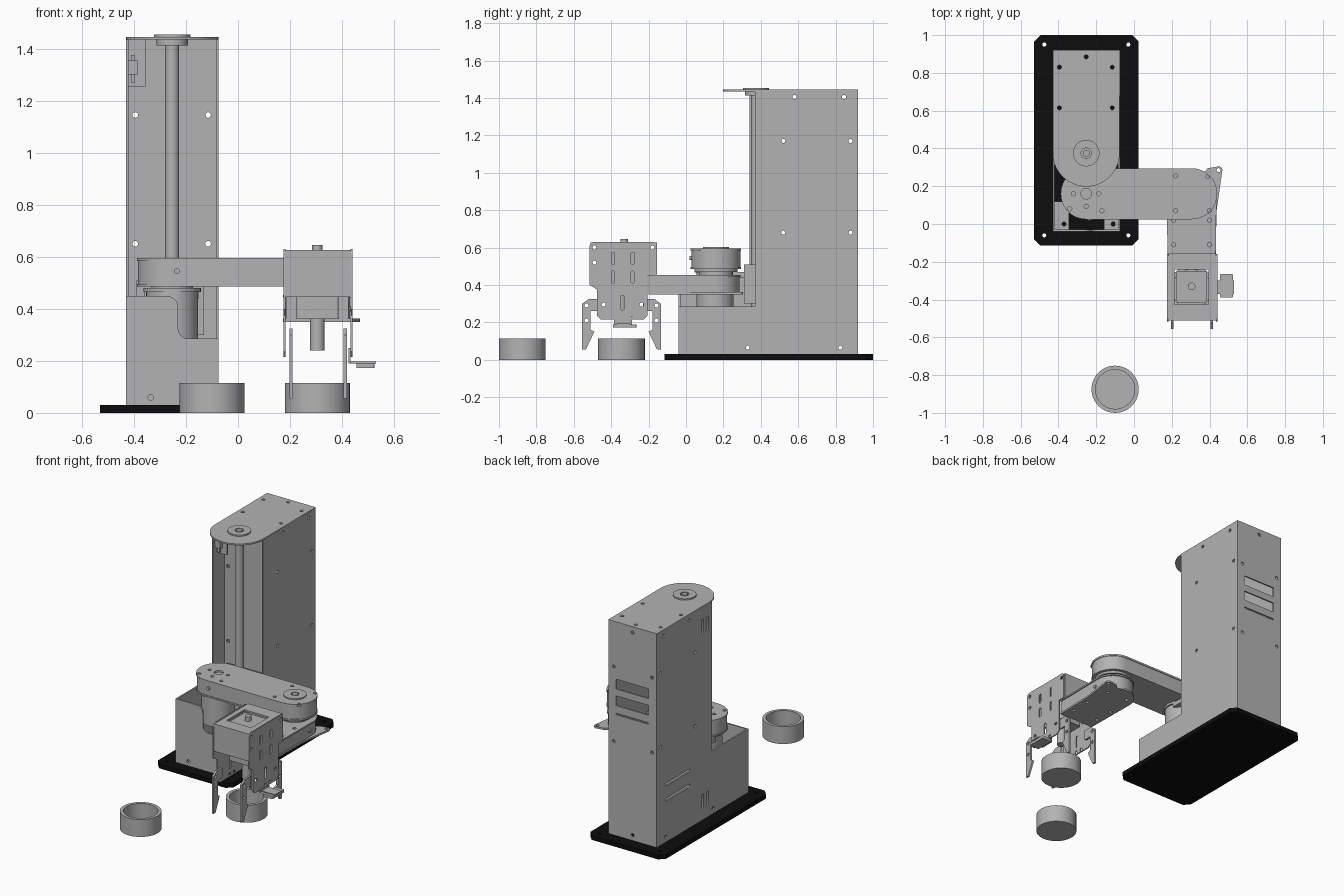
import bpy, bmesh, math
from mathutils import Matrix, Vector

if "Cube" in bpy.data.objects:
    bpy.data.objects.remove(bpy.data.objects["Cube"], do_unlink=True)


def material(name, value):
    m = bpy.data.materials.new(name)
    m.use_nodes = True
    colour = (value, value, value, 1)
    m.diffuse_color = colour
    m.node_tree.nodes["Principled BSDF"].inputs["Base Color"].default_value = colour
    return m


GREY = material("light grey metal", 0.45)
BLACK = material("black base", 0.004)

# Local plane (u, v) and extrusion direction for each axis
FRAMES = {"X": ((0, 1, 0), (0, 0, 1), (1, 0, 0)),
          "Y": ((1, 0, 0), (0, 0, 1), (0, 1, 0)),
          "Z": ((1, 0, 0), (0, 1, 0), (0, 0, 1))}


def arc(u, v, r, start, end, n=8):
    angles = [math.radians(start + (end - start) * i / n) for i in range(n + 1)]
    return [(u + r * math.cos(a), v + r * math.sin(a)) for a in angles]


def rounded(u0, v0, u1, v1, r=0.0, n=8):
    if r == 0:
        return [(u0, v0), (u1, v0), (u1, v1), (u0, v1)]
    pts = []
    for u, v, a in ((u1 - r, v1 - r, 0), (u0 + r, v1 - r, 90),
                    (u0 + r, v0 + r, 180), (u1 - r, v0 + r, 270)):
        for p in arc(u, v, r, a, a + 90, n):
            if not pts or (Vector(p) - Vector(pts[-1])).length > 1e-5:
                pts.append(p)
    if (Vector(pts[0]) - Vector(pts[-1])).length < 1e-5:
        pts.pop()
    return pts


def circle(u, v, r, n=3):
    return rounded(u - r, v - r, u + r, v + r, r, n)


def holes_at(points, r=0.011):
    return [circle(u, v, r) for u, v in points]


def slab(name, axis, lo, hi, outline, holes=(), mat=GREY):
    """Extrude a flat outline with holes from lo to hi along an axis."""
    curve = bpy.data.curves.new(name, "CURVE")
    curve.dimensions = "2D"
    curve.fill_mode = "BOTH"
    curve.extrude = (hi - lo) / 2
    for loop in [outline, *holes]:
        s = curve.splines.new("POLY")
        s.points.add(len(loop) - 1)
        for p, (u, v) in zip(s.points, loop):
            p.co = (u, v, 0, 1)
        s.use_cyclic_u = True
    tmp = bpy.data.objects.new(name + "_profile", curve)
    bpy.context.collection.objects.link(tmp)
    dg = bpy.context.evaluated_depsgraph_get()
    mesh = bpy.data.meshes.new_from_object(tmp.evaluated_get(dg))
    bpy.data.objects.remove(tmp, do_unlink=True)
    u, v, w = (Vector(c) for c in FRAMES[axis])
    mesh.transform(Matrix((u, v, w)).transposed().to_4x4())
    mesh.transform(Matrix.Translation(w * (lo + hi) / 2))
    bm = bmesh.new()
    bm.from_mesh(mesh)
    bmesh.ops.remove_doubles(bm, verts=bm.verts, dist=1e-5)
    bmesh.ops.recalc_face_normals(bm, faces=bm.faces)
    bm.to_mesh(mesh)
    bm.free()
    mesh.name = name
    mesh.materials.clear()
    mesh.materials.append(mat)
    ob = bpy.data.objects.new(name, mesh)
    bpy.context.collection.objects.link(ob)
    bpy.ops.object.select_all(action="DESELECT")
    ob.select_set(True)
    bpy.context.view_layer.objects.active = ob
    bpy.ops.object.shade_smooth_by_angle(angle=math.radians(35))
    return ob


def disc(name, x, y, z0, z1, r, inner=0):
    slab(name, "Z", z0, z1, circle(x, y, r, 10), [circle(x, y, inner, 10)] if inner else ())


def box(name, x0, x1, y0, y1, z0, z1, r=0.0):
    slab(name, "Z", z0, z1, rounded(x0, y0, x1, y1, r))


# Main reference positions
XL, XR, XC, T = -0.43, -0.075, -0.253, 0.01
SCREW_Y, ARM_Y, ELBOW_X, GRIP_Y = 0.375, 0.16, 0.305, -0.345

# Base plate with clipped corners
slab("base_plate", "Z", 0, 0.03, rounded(-0.53, -0.115, 0.025, 1.0, 0.035, 1),
     holes_at([(x, y) for x in (-0.475, -0.03) for y in (-0.06, 0.95)]), BLACK)

# Column side panels
side_holes = holes_at([(0.58, 1.405), (0.845, 1.405), (0.52, 1.17), (0.88, 1.17),
                       (0.52, 0.68), (0.88, 0.68), (0.33, 0.065), (0.825, 0.065)])
for name, x, step, front in (("right_column_panel", XL, 0.45, 0.34),
                             ("left_column_panel", XR - T, 0.285, 0.37)):
    outline = [(-0.04, 0.03), (0.92, 0.03), (0.92, 1.435), (front, 1.435),
               (front, step), (-0.04, step)]
    slots = []
    if x == XL:
        slots = [rounded(0.57, z, 0.83, z + 0.02, 0.01, 3) for z in (0.3, 0.4)]
        slots += [rounded(y, z, y + 0.016, z + 0.1, 0.008, 3)
                  for y in (0.38, 0.43) for z in (0.1, 1.26)]
    slab(name, "X", x, x + T, outline, side_holes + slots)

# Rear and inner panels, with vents in the rear
wall_holes = [(x, z) for x in (-0.395, -0.115) for z in (0.65, 1.145)]
vents = [rounded(-0.37, z, -0.13, z + h, 0.006, 2)
         for z, h in ((1.0, 0.065), (0.89, 0.065), (0.83, 0.01))]
slab("rear_panel", "Y", 0.91, 0.92, rounded(XL, 0.03, XR, 1.435),
     holes_at(wall_holes + [(XC, 0.065), (XC, 1.405)]) + vents)
slab("inner_panel", "Y", 0.46, 0.47, rounded(XL + T, 0.03, XR - T, 1.435), holes_at(wall_holes))

# Front panel of the lower box with a curved step
front = ([(XL, 0.03), (XR, 0.03), (XR, 0.285)] + arc(-0.19, 0.325, 0.04, 270, 180)
         + arc(-0.275, 0.405, 0.045, 0, 90) + [(XL, 0.45)])
slab("lower_front_panel", "Y", -0.04, -0.03, front, holes_at([(-0.335, 0.06)]))
for name, x in (("right_floor_bracket", -0.42), ("left_floor_bracket", -0.16)):
    slab(name, "Z", 0.03, 0.04, rounded(x, -0.03, x + 0.075, 0.12),
         holes_at([(x + 0.05, 0.0)]))

# Rounded top cover and bearing
cover = [(XR, 0.92), (XL, 0.92)] + arc(XC, SCREW_Y, 0.177, 180, 360, 24)
slab("top_cover", "Z", 1.435, 1.445, cover,
     holes_at([(x, y) for x in (-0.395, -0.115) for y in (0.615, 0.83)] + [(XC, 0.885)]))
disc("top_bearing", XC, SCREW_Y, 1.445, 1.454, 0.07, 0.027)
disc("top_bearing_pin", XC, SCREW_Y, 1.44, 1.454, 0.018)
disc("lower_bearing", XC, SCREW_Y, 1.412, 1.435, 0.06)
disc("lift_screw", XC, SCREW_Y, 0.03, 1.415, 0.027)

# Limit switch inside the column
box("switch_plate", -0.42, -0.355, 0.39, 0.4, 1.255, 1.435)
box("switch_body", -0.42, -0.385, 0.36, 0.39, 1.3, 1.355)
box("switch_lever", -0.412, -0.396, 0.37, 0.39, 1.27, 1.375)

# Lift carriage and shoulder motor
box("lift_carriage", -0.39, -0.13, 0.31, 0.45, 0.3, 0.51)
box("carriage_shelf", -0.36, -0.15, 0.2, 0.32, 0.44, 0.47)
disc("shoulder_motor", XC, ARM_Y - 0.005, 0.28, 0.465, 0.1)
disc("shoulder_collar", XC, ARM_Y, 0.465, 0.48, 0.11)
disc("shoulder_hub", XC, ARM_Y, 0.48, 0.49, 0.08)

# Upper arm
arm = rounded(XC - 0.135, 0.025, 0.44, 0.295, 0.134, 12)
slab("upper_arm_body", "Z", 0.495, 0.583, rounded(XC - 0.131, 0.029, 0.436, 0.291, 0.13, 12))
shoulder_holes = [(XC + 0.067 * math.cos(a), ARM_Y + 0.067 * math.sin(a))
                  for a in (0, math.pi, math.pi * 1.5)]
corner_holes = [(-0.34, 0.08), (-0.17, 0.07), (0.22, 0.07), (0.4, 0.07), (0.22, 0.255), (0.39, 0.25)]
slab("upper_arm_top", "Z", 0.583, 0.595, arm,
     holes_at(shoulder_holes + corner_holes) + [circle(XC, ARM_Y, 0.028, 6)])
slab("upper_arm_bottom", "Z", 0.485, 0.495, arm)
slab("arm_side_screw", "Y", 0.018, 0.03, circle(-0.235, 0.545, 0.011))
disc("elbow_ring", ELBOW_X, ARM_Y, 0.595, 0.602, 0.07, 0.025)
disc("elbow_pin", ELBOW_X, ARM_Y, 0.59, 0.602, 0.018)
disc("elbow_collar", ELBOW_X, ARM_Y, 0.47, 0.485, 0.115)
disc("elbow_hub", ELBOW_X, ARM_Y, 0.45, 0.47, 0.09)

# Forearm with an eared lower plate
curve_end = arc(ELBOW_X, ARM_Y, 0.132, 0, 180, 24)
tail = [(0.178, -0.2), (0.432, -0.2)]
fore_holes = [(x, y) for x in (0.21, 0.4) for y in (-0.11, 0.02)]
slab("forearm_body", "Z", 0.362, 0.443, arc(ELBOW_X, ARM_Y, 0.125, 0, 180, 24) + [(0.185, -0.2), (0.425, -0.2)])
slab("forearm_top", "Z", 0.443, 0.453, curve_end + tail, holes_at(fore_holes))
ear = ([(0.437, 0.07)] + arc(0.448, 0.285, 0.02, 0, 90) + [(0.39, 0.295)]
       + arc(ELBOW_X, ARM_Y, 0.132, 60, 180, 16) + tail)
slab("forearm_bottom", "Z", 0.35, 0.362, ear, holes_at(fore_holes + [(0.448, 0.285), (0.23, 0.2), (0.38, 0.2)]))
slab("forearm_side_screw", "X", 0.425, 0.437, circle(0.135, 0.4, 0.011))

# Gripper housing: slotted side plates, bent top, front and back
plate = ([(-0.515, 0.4), (-0.475, 0.375), (-0.475, 0.235), (-0.455, 0.215),
          (-0.225, 0.215), (-0.205, 0.235), (-0.205, 0.45), (-0.16, 0.45)]
         + arc(-0.18, 0.61, 0.02, 0, 90, 4) + arc(-0.495, 0.61, 0.02, 90, 180, 4))
slots = [rounded(y - 0.009, z, y + 0.009, z + 0.065, 0.009, 3)
         for y in (-0.39, -0.285) for z in (0.41, 0.51)]
slots.append(rounded(-0.349, 0.265, -0.331, 0.345, 0.009, 3))
plate_holes = holes_at([(-0.49, 0.6), (-0.49, 0.52), (-0.18, 0.6), (-0.44, 0.295),
                        (-0.237, 0.295), (-0.345, 0.23), (-0.297, 0.23)])
for name, x in (("right_gripper_plate", 0.175), ("left_gripper_plate", 0.433)):
    slab(name, "X", x, x + 0.008, plate, plate_holes + slots)
for name, y0, y1, edge in (("front", -0.51, -0.42, -0.51), ("back", -0.24, -0.155, -0.163)):
    box("gripper_" + name + "_wall", 0.183, 0.433, edge, edge + 0.008, 0.445, 0.615)
slab("gripper_top", "Z", 0.615, 0.626, rounded(0.183, -0.51, 0.433, -0.155),
     [rounded(0.215, -0.425, 0.395, -0.24)])
box("servo_body", 0.225, 0.387, -0.415, -0.25, 0.36, 0.615, 0.01)
disc("servo_top_pin", ELBOW_X, -0.33, 0.61, 0.645, 0.02)
disc("servo_shaft", ELBOW_X, GRIP_Y, 0.24, 0.37, 0.028)

# Four gripper fingers, mirrored front to back
finger = [(0.115, 0.325), (0.175, 0.325), (0.21, 0.3), (0.21, 0.055), (0.19, 0.055),
          (0.145, 0.15), (0.165, 0.16), (0.165, 0.26), (0.115, 0.26)]
for side, x in (("right", 0.197), ("left", 0.405)):
    for end, s in (("front", -1), ("back", 1)):
        slab(f"{side}_{end}_finger", "X", x, x + 0.013,
             [(GRIP_Y + s * d, z) for d, z in finger],
             holes_at([(GRIP_Y + s * 0.187, z) for z in (0.21, 0.29)]))

# Sensor on the side of the gripper
slab("sensor_bracket", "X", 0.425, 0.433, rounded(-0.385, 0.19, -0.29, 0.25))
box("sensor_arm", 0.425, 0.53, -0.37, -0.3, 0.19, 0.197)
box("sensor_body", 0.455, 0.525, -0.39, -0.265, 0.172, 0.19, 0.008)

# Two open cups
for name, x, y in (("held_cup", ELBOW_X, GRIP_Y), ("free_cup", -0.1, -0.875)):
    disc(name + "_wall", x, y, 0, 0.115, 0.125, 0.104)
    disc(name + "_floor", x, y, 0, 0.015, 0.105)
